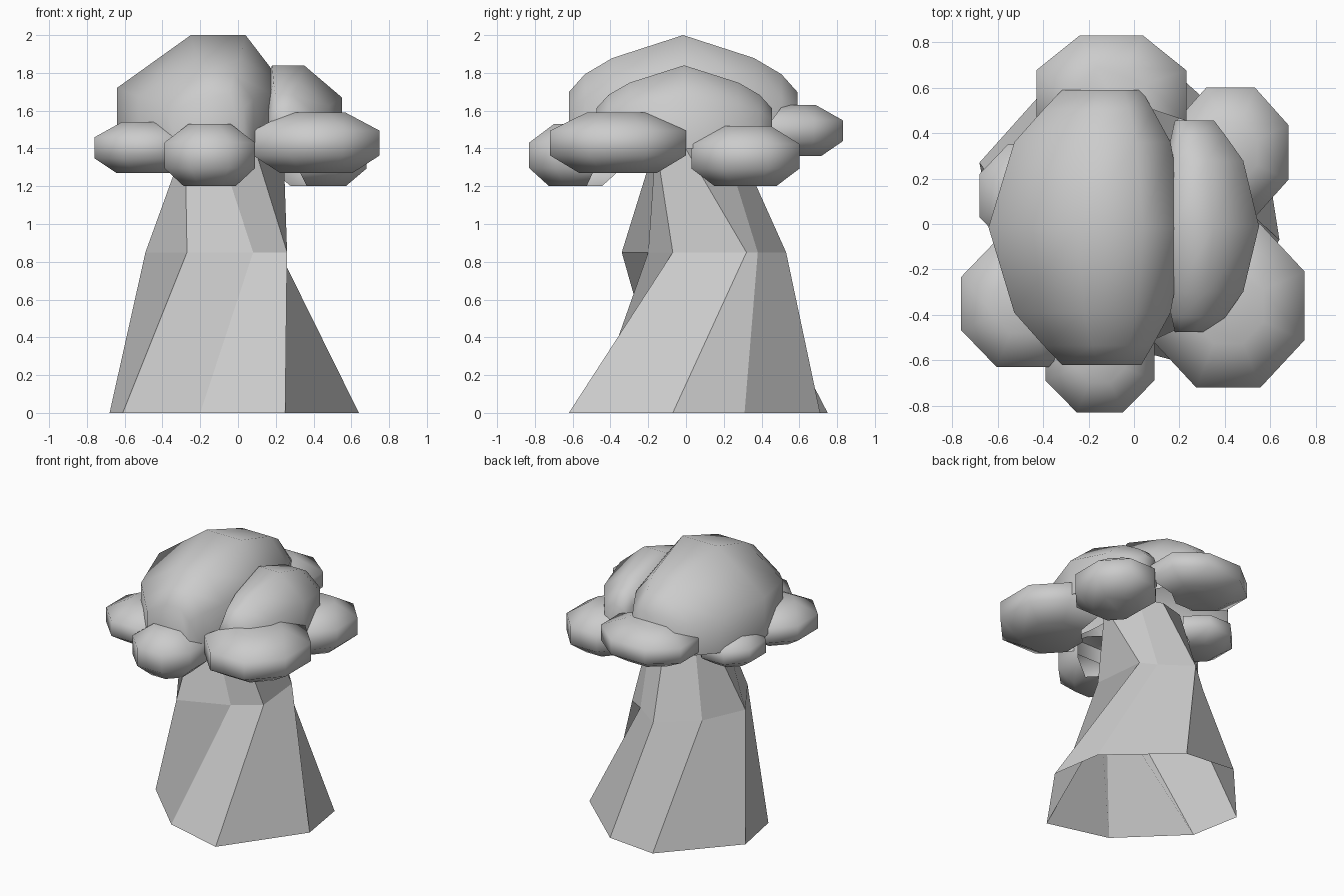
import bpy
import bmesh
from mathutils import Vector

cube = bpy.data.objects.get("Cube")
if cube:
    bpy.data.objects.remove(cube, do_unlink=True)

grey = bpy.data.materials.new("plain_grey")
grey.use_nodes = True
colour = (0.6, 0.6, 0.6, 1)
grey.diffuse_color = colour
grey.node_tree.nodes["Principled BSDF"].inputs["Base Color"].default_value = colour


def skin(name, rings, closed=True, caps=True, smooth=True, inward=None):
    """Join a stack of equal rings into one surface; sides facing inward stay open."""
    bm = bmesh.new()
    loops = [[bm.verts.new(p) for p in ring] for ring in rings]
    count = len(loops[0])
    for a, b in zip(loops, loops[1:]):
        for i in range(count if closed else count - 1):
            j = (i + 1) % count
            bm.faces.new((a[i], a[j], b[j], b[i]))
    if caps:
        bm.faces.new(loops[0])
        bm.faces.new(loops[-1])
    bmesh.ops.recalc_face_normals(bm, faces=bm.faces)
    for face in bm.faces:
        face.smooth = smooth
    if inward:
        hidden = [f for f in bm.faces if abs(f.normal.z) < 0.95
                  and f.normal.xy.normalized().dot(inward) > 0.7]
        bmesh.ops.delete(bm, geom=hidden, context="FACES")
    mesh = bpy.data.meshes.new(name)
    bm.to_mesh(mesh)
    bm.free()
    mesh.materials.append(grey)
    bpy.context.collection.objects.link(bpy.data.objects.new(name, mesh))


def puff(name, x, y, z):
    """Chamfered leaf clump filling the given ranges, hollow toward the stem."""
    k = 0.42
    octagon = [(1, -k), (1, k), (k, 1), (-k, 1), (-1, k), (-1, -k), (-k, -1), (k, -1)]
    mid = [(r[0] + r[1]) / 2 for r in (x, y, z)]
    half = [(r[1] - r[0]) / 2 for r in (x, y, z)]
    rings = [[(mid[0] + u * s * half[0], mid[1] + v * s * half[1], mid[2] + h * half[2])
              for u, v in octagon]
             for h, s in ((-1, 0.57), (-0.42, 1), (0.4, 1), (1, 0.46))]
    skin(name, rings, inward=Vector((-mid[0], -mid[1])).normalized())


def dome(name, centre, half_y, height, floor, section):
    """Ridged leaf clump tapering to both y ends, hollow below."""
    cx, cy, cz = centre
    taper = [(0, 1, 1), (0.62, 0.79, 0.73), (0.86, 0.55, 0.54), (1, 0.4, 0.33)]
    steps = [(-t, sx, sz) for t, sx, sz in reversed(taper[1:])] + taper
    rings = []
    for t, sx, sz in steps:
        ring = [(cx + u * sx, cy + t * half_y, cz + w * height * sz) for u, w in section]
        left, right = [(ring[i][0], ring[i][1], floor) for i in (0, -1)]
        rings.append([left] + ring + [right])
    skin(name, rings, closed=False)


# Trunk: twisted eight-sided stem, open at the foot
base = [(0.25, -0.62), (0.64, -0.07), (0.58, 0.31), (0.13, 0.71),
        (-0.25, 0.75), (-0.68, 0.27), (-0.61, -0.1), (-0.2, -0.5)]
waist = [(0.26, -0.07), (0.22, 0.32), (0.11, 0.38), (-0.1, 0.53),
         (-0.35, 0.31), (-0.49, 0), (-0.27, -0.34), (0.08, -0.2)]
neck = [(0.08, -0.16), (0.24, -0.02), (0.13, 0.2), (-0.03, 0.27),
        (-0.22, 0.22), (-0.26, 0.12), (-0.28, -0.03), (-0.11, -0.16)]
skin("trunk", [[(x, y, z) for x, y in ring]
               for ring, z in ((base, 0), (waist, 0.85), (neck, 1.43))],
     caps=False, smooth=False)

# Upper leaf clumps
dome("crown_top", (-0.1, -0.015, 1.55), 0.605, 0.45, 1.42,
     [(-0.54, 0.38), (-0.15, 1), (0.14, 1), (0.33, 0.45)])
dome("crown_side", (0.22, -0.01, 1.5), 0.465, 0.34, 1.4,
     [(-0.1, 0.5), (-0.04, 1), (0.13, 1), (0.33, 0.5)])

# Lower ring of leaf clumps
puff("clump_front_left", (0.08, 0.75), (-0.72, 0), (1.27, 1.59))
puff("clump_front", (-0.39, 0.09), (-0.83, -0.34), (1.2, 1.53))
puff("clump_front_right", (-0.76, -0.22), (-0.63, -0.07), (1.27, 1.54))
puff("clump_back_left", (0.17, 0.68), (0.03, 0.6), (1.2, 1.52))
puff("clump_back", (-0.43, 0.23), (0.3, 0.83), (1.36, 1.63))
puff("clump_right", (-0.68, -0.25), (-0.1, 0.35), (1.27, 1.5))
